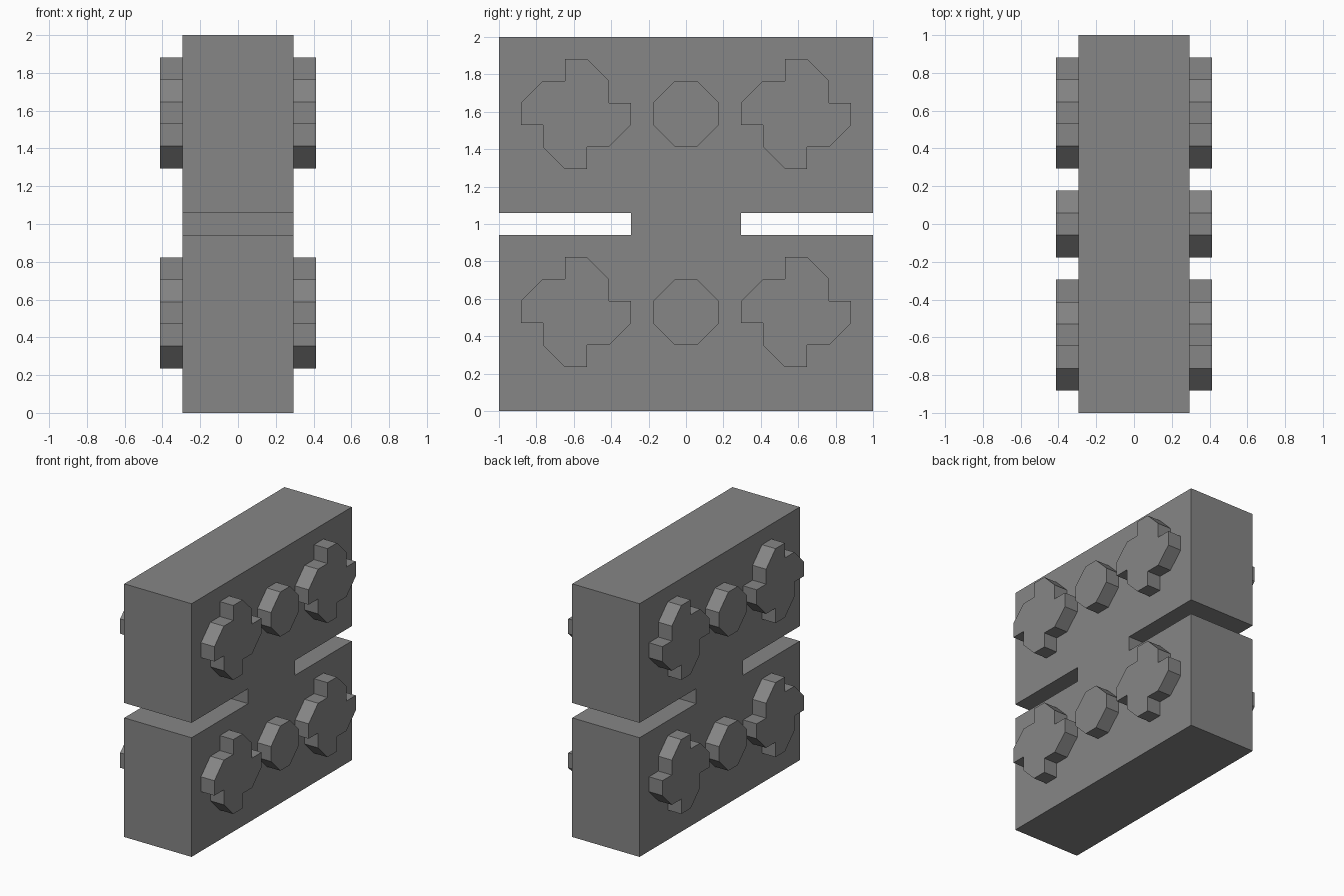
import bpy
import bmesh

U = 2 / 17  # one block unit

if "Cube" in bpy.data.objects:
    bpy.data.objects.remove(bpy.data.objects["Cube"], do_unlink=True)

grey = bpy.data.materials.new("plain grey")
grey.use_nodes = True
COLOUR = (0.24, 0.24, 0.24, 1)
grey.diffuse_color = COLOUR
grey.node_tree.nodes["Principled BSDF"].inputs["Base Color"].default_value = COLOUR


def prism(name, outline, x0, x1):
    """Extrude an outline of (y, z) points, in block units, from x0 to x1."""
    bm = bmesh.new()
    face = bm.faces.new([bm.verts.new((x0 * U, y * U, z * U)) for y, z in outline])
    new = bmesh.ops.extrude_face_region(bm, geom=[face])["geom"]
    moved = [v for v in new if isinstance(v, bmesh.types.BMVert)]
    bmesh.ops.translate(bm, verts=moved, vec=((x1 - x0) * U, 0, 0))
    bmesh.ops.recalc_face_normals(bm, faces=bm.faces)
    mesh = bpy.data.meshes.new(name)
    bm.to_mesh(mesh)
    bm.free()
    mesh.materials.append(grey)
    obj = bpy.data.objects.new(name, mesh)
    bpy.context.collection.objects.link(obj)
    return obj


def stepped_diamond(cy, cz, steps):
    """Stair-stepped diamond: one quarter of the steps, turned four times."""
    quarter = []
    for k in range(steps):
        quarter += [(steps + 0.5 - k, k - 0.5), (steps + 0.5 - k, k + 0.5)]
    points = []
    for turn in range(4):
        points += quarter
        quarter = [(-b, a) for a, b in quarter]
    return [(cy + a, cz + b) for a, b in points]


# Body: tall slab with a slot cut into the front and the back edge
half = [(8.5, 0), (8.5, 8), (2.5, 8), (2.5, 9), (8.5, 9), (8.5, 17)]
prism("body", half + [(-y, z) for y, z in reversed(half)], -2.5, 2.5)

# Studs: two rows on each side, large at the ends and small in the middle
for side, sx in (("left", 1), ("right", -1)):
    for row, z in (("lower", 4.5), ("upper", 13.5)):
        for place, y, steps in (("front", -5, 2), ("middle", 0, 1), ("back", 5, 2)):
            prism(f"{side}_{row}_{place}_stud", stepped_diamond(y, z, steps),
                  sx * 2.5, sx * 3.5)
